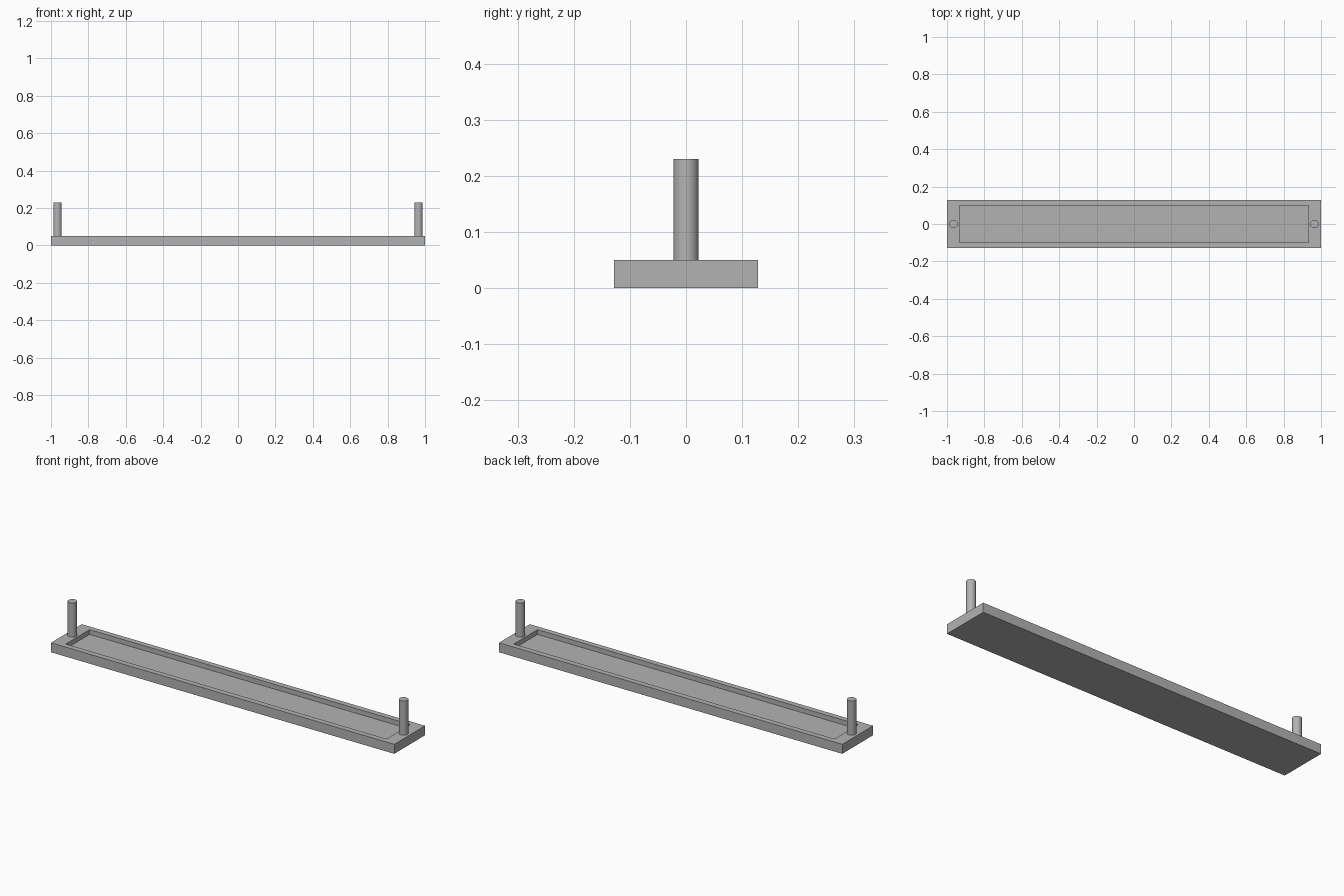
import bpy
import bmesh
from mathutils import Matrix, Vector

cube = bpy.data.objects.get("Cube")
if cube:
    bpy.data.objects.remove(cube, do_unlink=True)

GREY = (0.45, 0.45, 0.45, 1.0)
grey = bpy.data.materials.new("plain grey")
grey.use_nodes = True
grey.diffuse_color = GREY
grey.node_tree.nodes["Principled BSDF"].inputs["Base Color"].default_value = GREY


def make_object(name, bm):
    bmesh.ops.recalc_face_normals(bm, faces=bm.faces)
    mesh = bpy.data.meshes.new(name)
    bm.to_mesh(mesh)
    bm.free()
    mesh.materials.append(grey)
    obj = bpy.data.objects.new(name, mesh)
    bpy.context.collection.objects.link(obj)
    return obj


LENGTH, WIDTH, THICK = 2.0, 0.256, 0.05
POCKET_LENGTH, POCKET_WIDTH, POCKET_DEPTH = 1.868, 0.198, 0.025

# Base plate with a shallow rectangular pocket in its top
bm = bmesh.new()
bmesh.ops.create_cube(bm, size=1, matrix=Matrix.Translation((0, 0, THICK / 2))
                      @ Matrix.Diagonal((LENGTH, WIDTH, THICK, 1)))
top = max(bm.faces, key=lambda f: f.calc_center_median().z)
bmesh.ops.inset_region(bm, faces=[top], thickness=0.02)
for v in top.verts:
    v.co.x = POCKET_LENGTH / 2 * (1 if v.co.x > 0 else -1)
    v.co.y = POCKET_WIDTH / 2 * (1 if v.co.y > 0 else -1)
floor = bmesh.ops.extrude_face_region(bm, geom=[top])["geom"]
bmesh.ops.translate(bm, vec=Vector((0, 0, -POCKET_DEPTH)),
                    verts=[g for g in floor if isinstance(g, bmesh.types.BMVert)])
if top.is_valid:
    bmesh.ops.delete(bm, geom=[top], context="FACES_ONLY")
make_object("base_plate", bm)

# Round post standing at each end
POST_RADIUS, POST_TOP = 0.0225, 0.23
for side, x in (("left", 0.965), ("right", -0.965)):
    bm = bmesh.new()
    bmesh.ops.create_cone(bm, cap_ends=True, segments=32, radius1=POST_RADIUS,
                          radius2=POST_RADIUS, depth=POST_TOP - THICK,
                          matrix=Matrix.Translation((x, 0, (POST_TOP + THICK) / 2)))
    post = make_object(side + "_post", bm)
    for poly in post.data.polygons:
        poly.use_smooth = abs(poly.normal.z) < 0.5
    for edge in post.data.edges:
        z0, z1 = (post.data.vertices[i].co.z for i in edge.vertices)
        edge.use_edge_sharp = abs(z0 - z1) < 0.001
